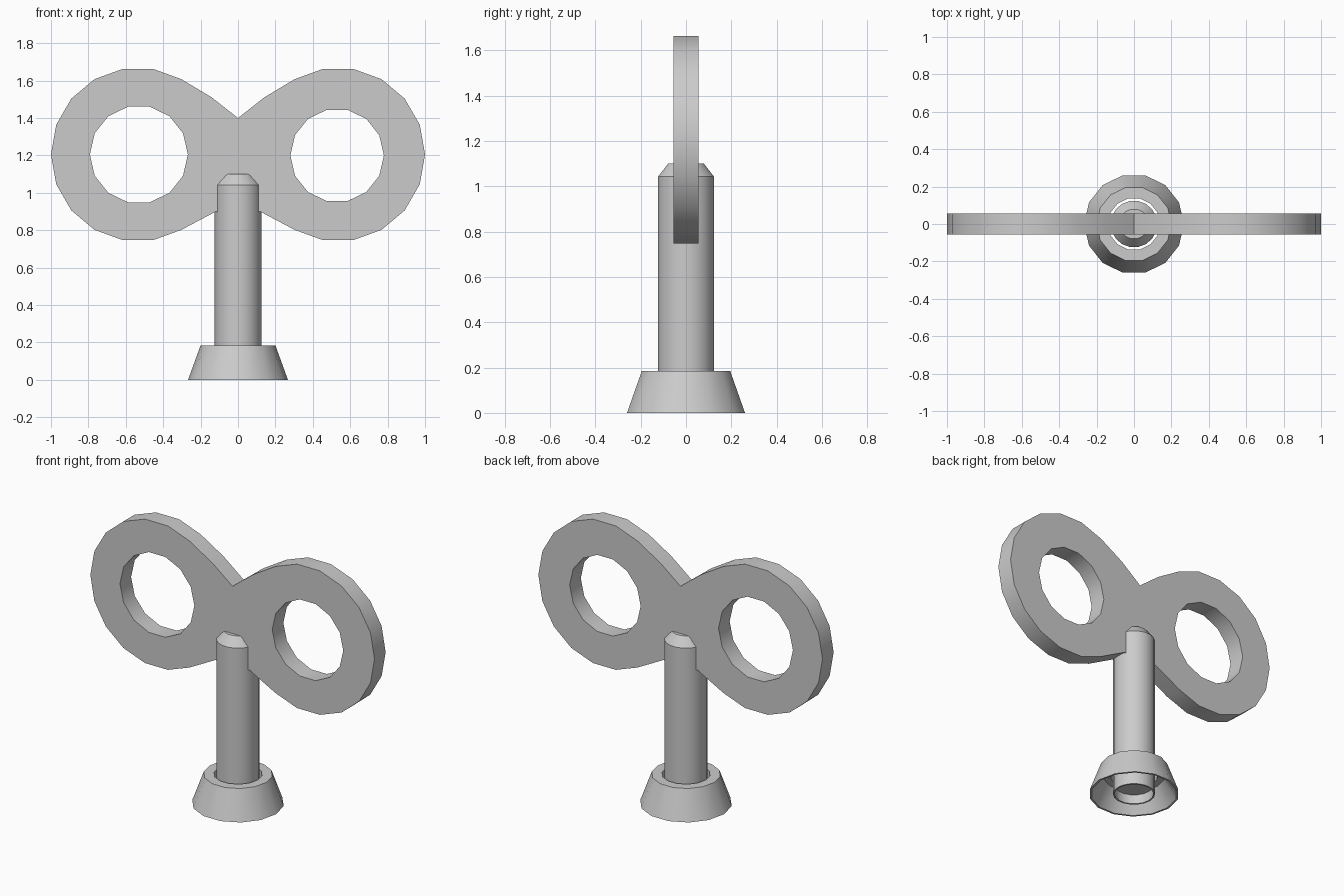
import bpy, bmesh
from math import sin, cos, pi, radians

if "Cube" in bpy.data.objects:
    bpy.data.objects.remove(bpy.data.objects["Cube"])

grey = bpy.data.materials.new("grey_metal")
grey.use_nodes = True
grey.diffuse_color = (0.6, 0.6, 0.6, 1)
grey.node_tree.nodes["Principled BSDF"].inputs["Base Color"].default_value = (0.6, 0.6, 0.6, 1)


def finish(obj):
    bpy.ops.object.select_all(action="DESELECT")
    obj.select_set(True)
    bpy.context.view_layer.objects.active = obj
    bpy.ops.object.shade_smooth_by_angle(angle=radians(30))


def lathe(name, profile, sides, closed=False):
    """Revolve (radius, z) points about the z axis."""
    bm = bmesh.new()
    verts = [bm.verts.new((r, 0, z)) for r, z in profile]
    pairs = list(zip(verts, verts[1:]))
    if closed:
        pairs.append((verts[-1], verts[0]))
    edges = [bm.edges.new(p) for p in pairs]
    bmesh.ops.spin(bm, geom=verts + edges, cent=(0, 0, 0), axis=(0, 0, 1),
                   angle=2 * pi, steps=sides)
    bmesh.ops.remove_doubles(bm, verts=bm.verts, dist=0.0005)
    bmesh.ops.recalc_face_normals(bm, faces=bm.faces)
    mesh = bpy.data.meshes.new(name)
    bm.to_mesh(mesh)
    bm.free()
    mesh.materials.append(grey)
    obj = bpy.data.objects.new(name, mesh)
    bpy.context.collection.objects.link(obj)
    finish(obj)


def circle(cx, cz, r, sides, steps):
    return [(cx + r * cos(2 * pi * k / sides), cz + r * sin(2 * pi * k / sides))
            for k in steps]


# Flared collar, hollow underneath, with a hole for the shaft
lathe("base_collar", [(0.267, 0), (0.2, 0.185), (0.14, 0.185), (0.14, 0.12),
                      (0.18, 0.12), (0.255, 0)], 14, closed=True)

# Shaft with chamfered top and recessed lower end
lathe("shaft", [(0, 0.06), (0.115, 0.06), (0.115, 0), (0.125, 0),
                (0.125, 1.043), (0.08, 1.1), (0, 1.1)], 18)

# Figure-eight handle: two mirrored rings joined in the middle
CX, CZ = 0.535, 1.205
right_side = ([(0, 0.85), (0.118, 0.9)] + circle(CX, CZ, 0.465, 18, range(-6, 7))
              + [(0.14, 1.51), (0, 1.4)])
outline = right_side + [(-x, z) for x, z in reversed(right_side[1:-1])]
left_hole = circle(-0.53, CZ, 0.262, 14, range(14))
right_hole = circle(0.53, 1.2, 0.25, 14, range(14))

curve = bpy.data.curves.new("handle", "CURVE")
curve.dimensions = "2D"
curve.fill_mode = "BOTH"
curve.extrude = 0.056
for loop in (outline, left_hole, right_hole):
    spline = curve.splines.new("POLY")
    spline.points.add(len(loop) - 1)
    for point, (x, z) in zip(spline.points, loop):
        point.co = (x, z, 0, 1)
    spline.use_cyclic_u = True
curve.materials.append(grey)
handle = bpy.data.objects.new("handle", curve)
handle.rotation_euler.x = pi / 2
bpy.context.collection.objects.link(handle)
bpy.ops.object.select_all(action="DESELECT")
handle.select_set(True)
bpy.context.view_layer.objects.active = handle
bpy.ops.object.convert(target="MESH")
handle = bpy.context.view_layer.objects.active

# Weld the handle rim to its faces
bm = bmesh.new()
bm.from_mesh(handle.data)
bmesh.ops.remove_doubles(bm, verts=bm.verts, dist=0.0005)
bmesh.ops.recalc_face_normals(bm, faces=bm.faces)
bm.to_mesh(handle.data)
bm.free()
finish(handle)
